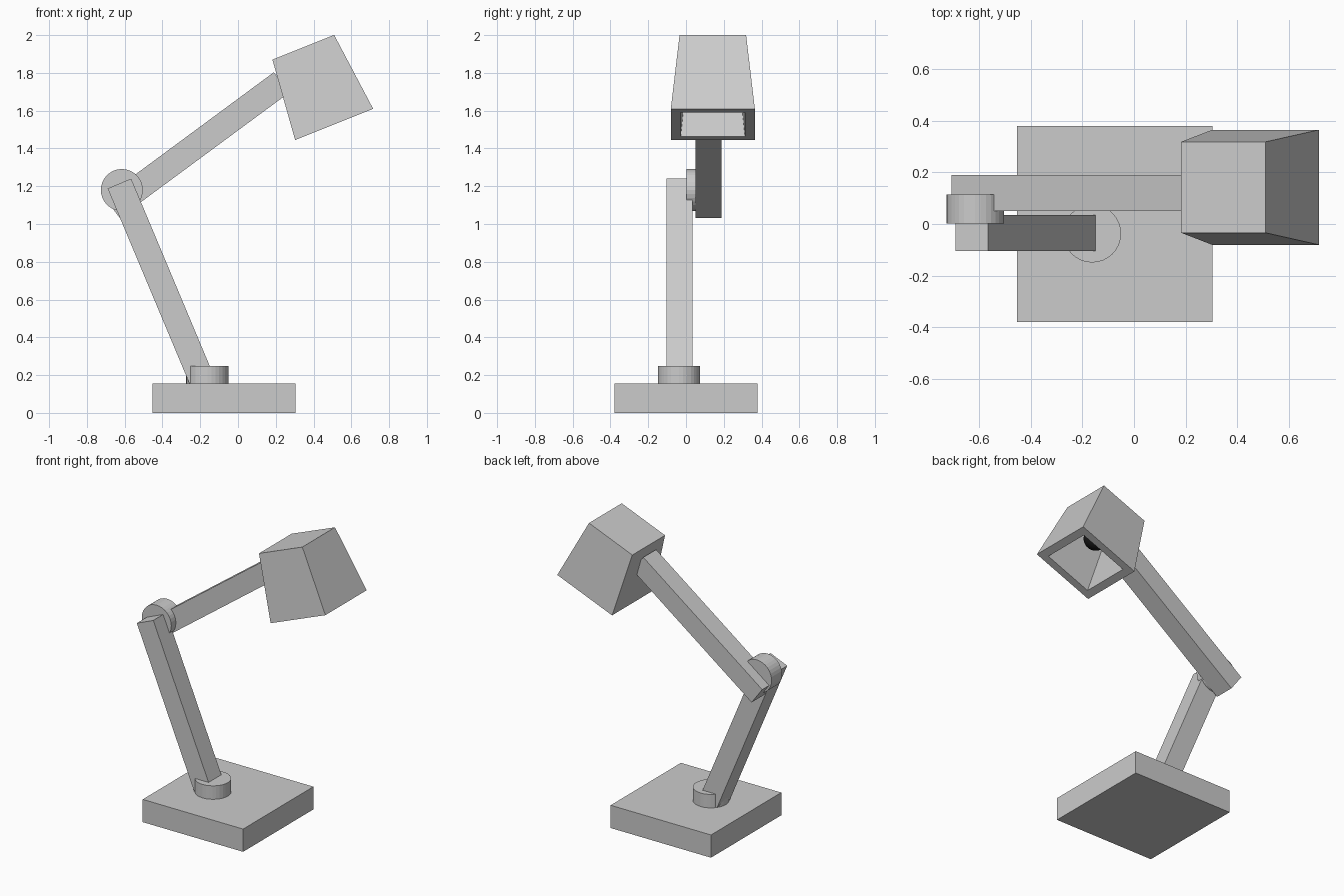
import bpy, bmesh, math
from mathutils import Vector, Matrix

if "Cube" in bpy.data.objects:
    bpy.data.objects.remove(bpy.data.objects["Cube"])


def add_object(name, bm):
    bmesh.ops.recalc_face_normals(bm, faces=bm.faces)
    mesh = bpy.data.meshes.new(name)
    bm.to_mesh(mesh)
    bm.free()
    obj = bpy.data.objects.new(name, mesh)
    bpy.context.collection.objects.link(obj)
    return obj


def box(name, size, center, tilt=0.0):
    bm = bmesh.new()
    bmesh.ops.create_cube(bm, size=1)
    bmesh.ops.scale(bm, vec=size, verts=bm.verts)
    obj = add_object(name, bm)
    obj.location = center
    obj.rotation_euler.y = tilt
    return obj


def arm(name, start, end, y, width=0.135, depth=0.138):
    # Square bar running between two (x, z) points
    a, b = Vector((start[0], y, start[1])), Vector((end[0], y, end[1]))
    d = b - a
    return box(name, (width, depth, d.length), (a + b) / 2, math.atan2(d.x, d.z))


def disc(name, radius, depth, center, rot_x=0.0):
    bm = bmesh.new()
    bmesh.ops.create_cone(bm, cap_ends=True, segments=32,
                          radius1=radius, radius2=radius, depth=depth)
    obj = add_object(name, bm)
    obj.location = center
    obj.rotation_euler.x = rot_x
    return obj


# Base plate and swivel
box("base", (0.757, 0.757, 0.155), (-0.075, 0, 0.0775))
disc("base_swivel", 0.112, 0.12, (-0.162, -0.037, 0.187))

# Arms and elbow joint
arm("lower_arm", (-0.195, 0.182), (-0.628, 1.214), -0.035)
arm("upper_arm", (-0.667, 1.087), (0.23, 1.749), 0.12)
disc("elbow_joint", 0.111, 0.113, (-0.615, 0.058, 1.18), math.pi / 2)

# Lamp shade: tapered hollow box, open at the bottom
bm = bmesh.new()
loops = []
for half, z in [(0.176, 0.44), (0.2225, 0.0), (0.17, 0.0), (0.131, 0.39)]:
    loops.append([bm.verts.new((sx * half, sy * half, z))
                  for sx, sy in [(-1, -1), (1, -1), (1, 1), (-1, 1)]])
for a, b in zip(loops, loops[1:]):
    for i in range(4):
        j = (i + 1) % 4
        bm.faces.new((a[i], a[j], b[j], b[i]))
bm.faces.new(loops[0])
bm.faces.new(loops[-1])
shade = add_object("lamp_shade", bm)
shade.location = (0.509, 0.142, 1.527)
shade.rotation_euler.y = math.radians(-21.8)

# Bulb inside the shade
bm = bmesh.new()
bmesh.ops.create_uvsphere(bm, u_segments=32, v_segments=16, radius=0.075)
for f in bm.faces:
    f.smooth = True
bulb = add_object("bulb", bm)
bulb.location = (0.428, 0.142, 1.73)
dark = bpy.data.materials.new("dark_bulb")
dark.diffuse_color = (0.01, 0.01, 0.01, 1)
dark.use_nodes = True
dark.node_tree.nodes["Principled BSDF"].inputs["Base Color"].default_value = dark.diffuse_color
bulb.data.materials.append(dark)
